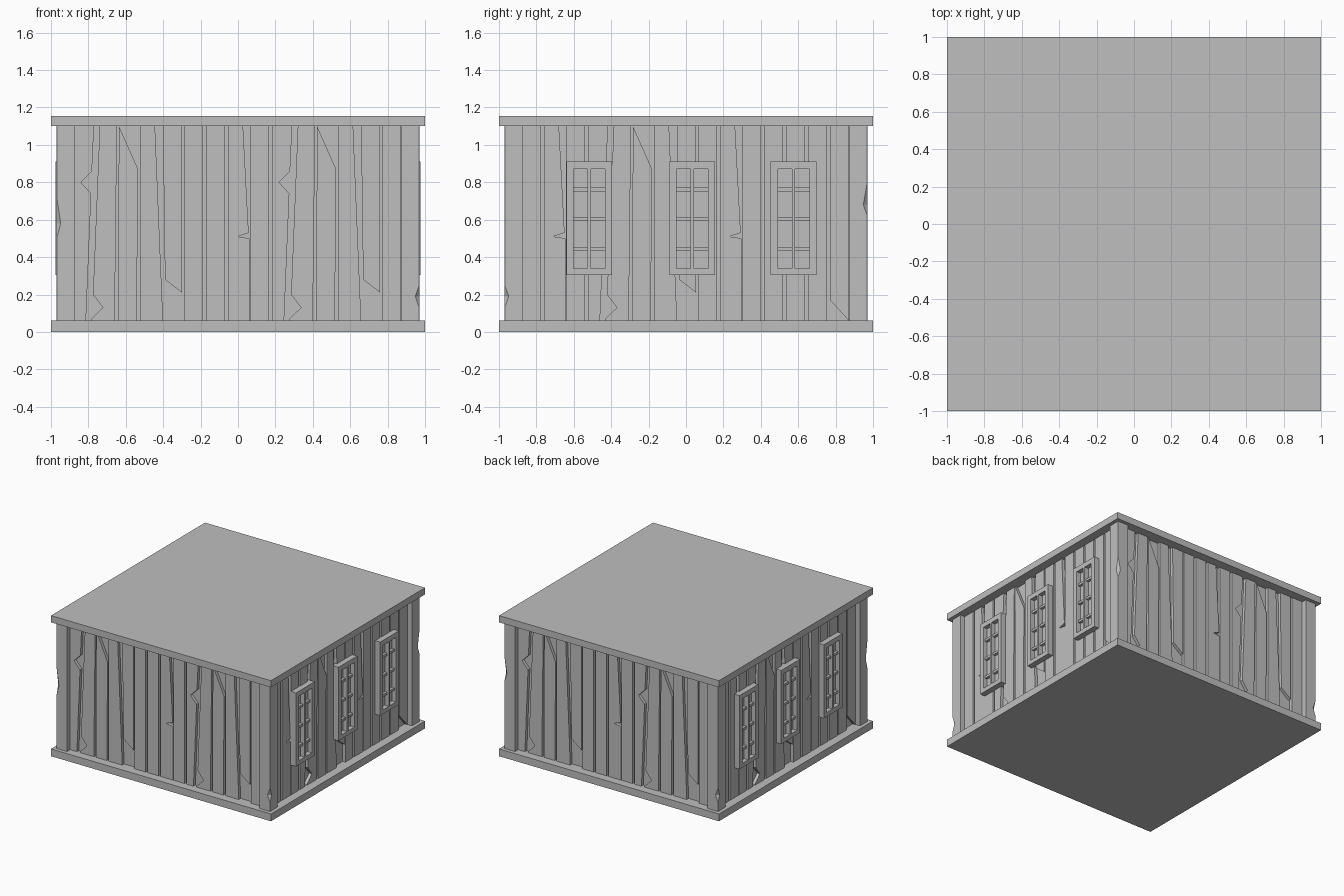
import bpy, bmesh
from math import pi
from mathutils import Matrix, Vector

cube = bpy.data.objects.get("Cube")
if cube:
    bpy.data.objects.remove(cube, do_unlink=True)

grey = bpy.data.materials.new("plain_grey")
grey.use_nodes = True
colour = (0.52, 0.52, 0.52, 1)
grey.diffuse_color = colour
grey.node_tree.nodes["Principled BSDF"].inputs["Base Color"].default_value = colour

BOTTOM, TOP = 0.06, 1.1
CORE, PLANK, POST = 0.905, 0.93, 0.97


def finish(name, bm, turn=0):
    """Turn the mesh by quarter turns about z and make it an object."""
    bmesh.ops.recalc_face_normals(bm, faces=bm.faces)
    bmesh.ops.transform(bm, matrix=Matrix.Rotation(turn * pi / 2, 4, 'Z'), verts=bm.verts)
    mesh = bpy.data.meshes.new(name)
    bm.to_mesh(mesh)
    bm.free()
    mesh.materials.append(grey)
    ob = bpy.data.objects.new(name, mesh)
    bpy.context.collection.objects.link(ob)
    return ob


def box(bm, x0, x1, y0, y1, z0, z1):
    made = bmesh.ops.create_cube(bm, size=1)["verts"]
    for v in made:
        v.co = Vector((x1 if v.co.x > 0 else x0, y1 if v.co.y > 0 else y0, z1 if v.co.z > 0 else z0))


def prism(bm, outline, near, far):
    """Extrude an (x, z) outline between two distances in front of the centre."""
    front = [bm.verts.new((x, -far, z)) for x, z in outline]
    back = [bm.verts.new((x, -near, z)) for x, z in outline]
    bm.faces.new(front)
    bm.faces.new(back[::-1])
    for i in range(len(front)):
        j = (i + 1) % len(front)
        bm.faces.new((front[i], back[i], back[j], front[j]))


# Floor slab, roof slab and the inner wall
for name, half, z0, z1 in (("floor_slab", 1, 0, BOTTOM), ("roof_slab", 1, TOP, 1.155),
                           ("inner_wall", CORE, BOTTOM, TOP)):
    bm = bmesh.new()
    box(bm, -half, half, -half, half, z0, z1)
    finish(name, bm)

# Plank outlines: straight, worn, split and broken boards
b, t = BOTTOM, TOP
PLANKS = {
    "A": [(0, b), (.064, b), (.092, .74), (.037, .8), (.096, .86), (.107, t), (0, t)],
    "B": [(-.027, b), (.1, b), (.112, t), (.02, t), (-.016, .2), (.037, .13), (-.025, .07)],
    "C": [(0, b), (.1, b), (.107, .87), (.005, t)],
    "D": [(0, b), (.123, b), (.08, t), (0, t)],
    "E": [(.016, .28), (.107, .21), (.107, t), (.005, t)],
    "F": [(0, b), (.1, b), (.1, t), (0, t)],
    "H": [(0, b), (.115, b), (.115, .5), (.05, .51), (.11, .53), (.08, t), (0, t)],
    "L": [(0, .17), (.1, b), (.1, t), (0, t)],
}
PITCH, START = 0.1177, -0.877
ROWS = {"front": (0, "ABCDEFFHFABCDEF"), "left": (1, "FHFABCDEFHFFFFL"),
        "back": (2, "ABCDEFFHFABCDEF"), "right": (3, "FHFABCDEFHFFFFL")}
for side, (turn, row) in ROWS.items():
    bm = bmesh.new()
    for i, kind in enumerate(row):
        prism(bm, [(START + i * PITCH + x, z) for x, z in PLANKS[kind]], CORE - .01, PLANK)
    finish(side + "_planks", bm, turn)

# Corner posts, each with a chip knocked out of its outer edge
CHIPS = {"front_right": (0, .5, .58, .72), "front_left": (1, .13, .19, .25),
         "back_left": (2, .62, .68, .8), "back_right": (3, .13, .19, .25)}
for corner, (turn, low, mid, high) in CHIPS.items():
    bm = bmesh.new()
    rings = []
    for z, c in ((b, .001), (low, .001), (mid, .022), (high, .001), (t, .001)):
        section = [(-POST + c, -POST), (-.875, -POST), (-.875, -.875), (-POST, -.875), (-POST, -POST + c)]
        rings.append([bm.verts.new((x, y, z)) for x, y in section])
    for lower, upper in zip(rings, rings[1:]):
        for i in range(5):
            j = (i + 1) % 5
            bm.faces.new((lower[i], lower[j], upper[j], upper[i]))
    bm.faces.new(rings[0][::-1])
    bm.faces.new(rings[-1])
    finish(corner + "_post", bm, turn)

# Windows: frame, mullion, pane and glazing bars, three on each flank
FRAME = 0.975
Z0, Z1, Z2, Z3 = .305, .34, .87, .91
for side, turn, mirror in (("left", 1, 1), ("right", 3, -1)):
    for n, centre in enumerate((-.518, .034, .575)):
        c = centre * mirror
        bm = bmesh.new()
        for s in (-1, 1):
            x0, x1 = sorted((c + s * .084, c + s * .122))
            box(bm, x0, x1, -FRAME, -CORE, Z0, Z3)
        box(bm, c - .084, c + .084, -FRAME, -CORE, Z0, Z1)
        box(bm, c - .084, c + .084, -FRAME, -CORE, Z2, Z3)
        box(bm, c - .009, c + .009, -FRAME, -CORE, Z1, Z2)
        box(bm, c - .084, c + .084, -PLANK - .008, -CORE, Z1, Z2)
        for z in (.442, .603, .762):
            box(bm, c - .084, c + .084, -PLANK - .03, -CORE, z - .01, z + .01)
        finish(f"{side}_window_{n + 1}", bm, turn)
